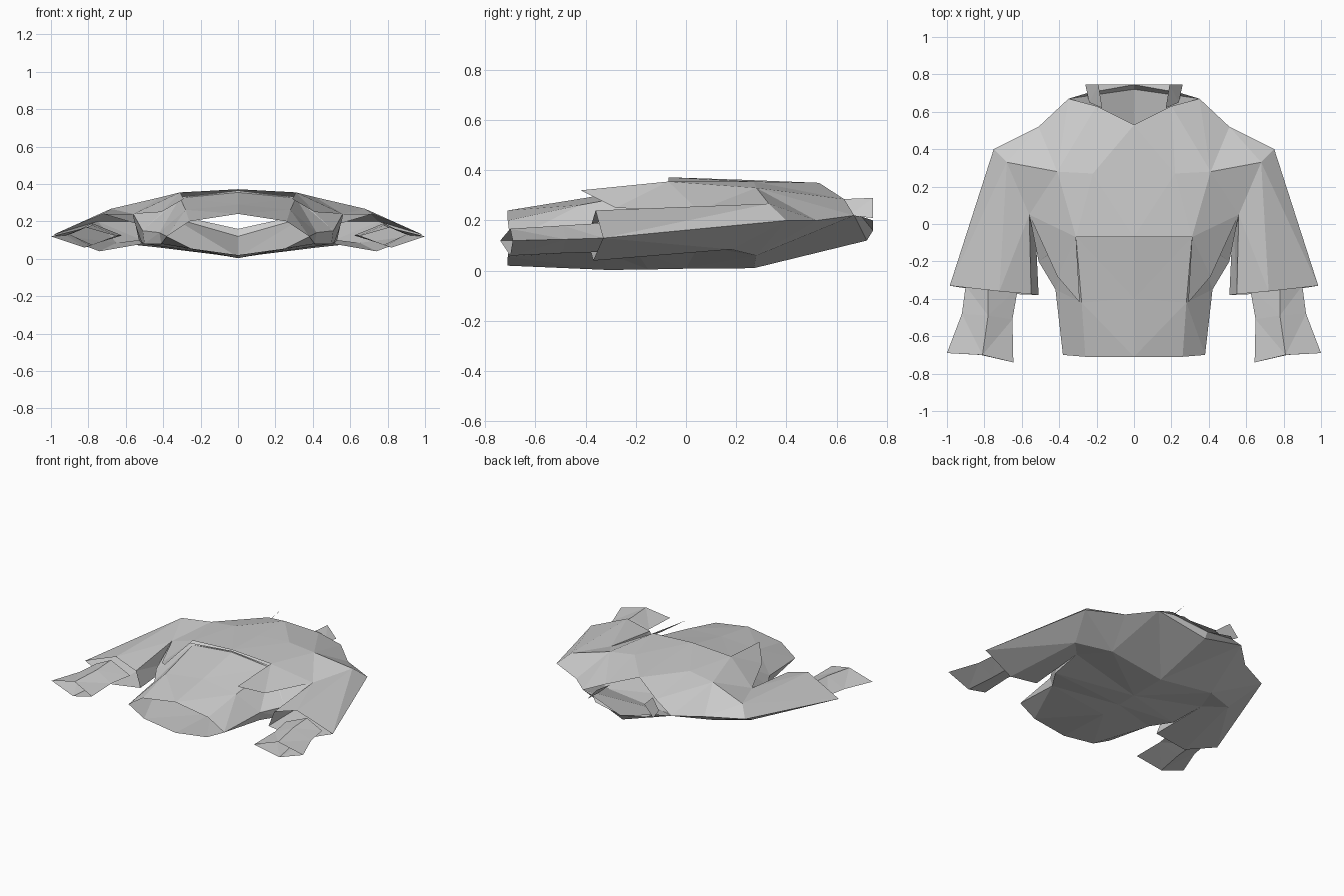
import bpy, bmesh

if "Cube" in bpy.data.objects:
    bpy.data.objects.remove(bpy.data.objects["Cube"])


def skin(name, rows, closed=False, extra=()):
    """Skin cross-section rows into flat facets and mirror them across x = 0."""
    bm = bmesh.new()
    vs = [[bm.verts.new(p) for p in row] for row in rows]
    n = len(rows[0])
    for a, b in zip(vs, vs[1:]):
        for i in range(n if closed else n - 1):
            j = (i + 1) % n
            bm.faces.new((a[i], a[j], b[j], b[i]))
    for poly in extra:
        bm.faces.new([bm.verts.new(p) for p in poly])
    bmesh.ops.remove_doubles(bm, verts=bm.verts, dist=0.0005)
    bmesh.ops.triangulate(bm, faces=bm.faces[:])
    bmesh.ops.recalc_face_normals(bm, faces=bm.faces[:])
    me = bpy.data.meshes.new(name)
    bm.to_mesh(me)
    bm.free()
    ob = bpy.data.objects.new(name, me)
    bpy.context.collection.objects.link(ob)
    m = ob.modifiers.new("mirror", 'MIRROR')
    m.use_clip = True
    return ob


# Points shared by the seams
chest_mid, chest = (0, -.07, .372), (.31, -.07, .355)
pit_top, pit_low = (.56, .05, .24), (.53, .05, .10)
breast, blade = (.41, .28, .33), (.42, .28, .06)
shoulder, neck_side = (.51, .52, .20), (.35, .67, .22)
spine_low, spine = (0, 0, .008), (0, .27, .01)

# Lower body: open hem up to just under the chest edge, centre front to centre back
skin("lower_body", [
    [(0, -.71, .24), (.26, -.71, .20), (.38, -.70, .12), (.25, -.71, .055), (0, -.71, .02)],
    [(0, -.40, .29), (.28, -.42, .262), (.42, -.35, .14), (.41, -.34, .08), (0, -.31, .003)],
    [(0, -.07, .355), (.31, -.07, .325), (.51, -.20, .15), (.50, -.20, .08), (0, -.15, .005)],
    [(0, -.07, .365), (.32, -.06, .33), pit_top, pit_low, spine_low]])

# Chest panel up to the front neckline, with a pointed fold at each side
skin("chest_panel", [
    [chest_mid, chest, pit_top],
    [(0, .23, .362), (.22, .27, .355), breast],
    [(0, .53, .35), (.20, .63, .285), neck_side]],
    extra=[(breast, neck_side, shoulder),
           (chest, (.29, -.42, .32), (.41, -.28, .25), pit_top)])

# Back panel up to the rear neckline
skin("back_panel", [
    [pit_low, spine_low],
    [blade, spine],
    [neck_side, (0, .72, .12)],
    [(.25, .70, .215), (0, .745, .16)]],
    extra=[(blade, neck_side, shoulder),
           ((.25, .70, .215), (.20, .745, .20), (0, .745, .16))])

# Wide outer sleeve
skin("outer_sleeve", [
    [breast, shoulder, blade, pit_low, pit_top],
    [(.68, .33, .267), (.75, .40, .20), (.65, .18, .085), pit_low, pit_top],
    [(.72, -.36, .24), (.985, -.33, .13), (.74, -.37, .04), (.51, -.38, .08), (.55, -.375, .19)]],
    closed=True)

# Narrower inner sleeve showing below the outer cuff
skin("inner_sleeve", [
    [(.78, -.33, .19), (.90, -.33, .13), (.78, -.33, .075), (.62, -.34, .125)],
    [(.78, -.49, .18), (.92, -.48, .125), (.79, -.49, .07), (.65, -.51, .125)],
    [(.81, -.70, .167), (1.0, -.69, .12), (.82, -.70, .06), (.645, -.74, .12)]],
    closed=True)

# Collar wing
skin("collar", [
    [(.24, .65, .22), (.26, .745, .21)],
    [(.17, .62, .285), (.19, .745, .29)]])
